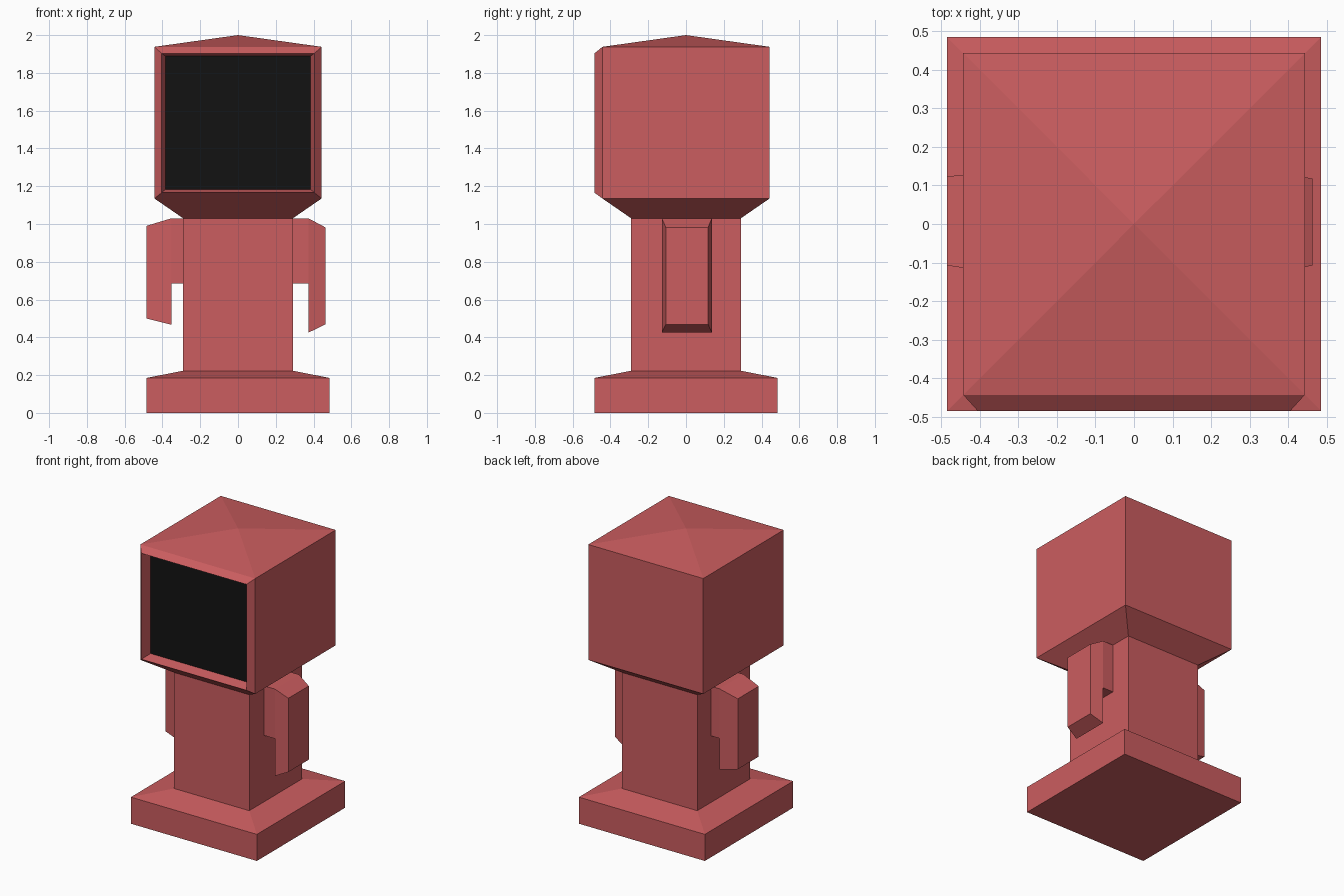
import bpy, bmesh

if "Cube" in bpy.data.objects:
    bpy.data.objects.remove(bpy.data.objects["Cube"])


def material(name, rgb):
    m = bpy.data.materials.new(name)
    m.diffuse_color = (*rgb, 1)
    m.use_nodes = True
    m.node_tree.nodes["Principled BSDF"].inputs["Base Color"].default_value = m.diffuse_color
    return m


RED = material("red_paint", (0.6, 0.11, 0.115))
BLACK = material("black_glass", (0.006, 0.006, 0.006))


def finish(name, bm, mats):
    me = bpy.data.meshes.new(name)
    bm.to_mesh(me)
    bm.free()
    for m in mats:
        me.materials.append(m)
    ob = bpy.data.objects.new(name, me)
    bpy.context.collection.objects.link(ob)
    return ob


def square_loft(levels):
    """Stack of square rings, each (half width, z), joined by outward walls."""
    bm = bmesh.new()
    rings = [[bm.verts.new((sx * h, sy * h, z))
              for sx, sy in ((-1, -1), (1, -1), (1, 1), (-1, 1))] for h, z in levels]
    for a, b in zip(rings, rings[1:]):
        for i in range(4):
            j = (i + 1) % 4
            bm.faces.new((a[i], a[j], b[j], b[i]))
    return bm, rings


# Base plinth with sloped top
bm, rings = square_loft([(0.485, 0), (0.485, 0.185), (0.29, 0.223)])
bm.faces.new(rings[0][::-1])
finish("base", bm, [RED])

# Column
bm, rings = square_loft([(0.29, 0.223), (0.29, 1.03)])
finish("column", bm, [RED])

# Head: flared underside, box, pyramid roof
bm, rings = square_loft([(0.29, 1.03), (0.4425, 1.135), (0.4425, 1.938)])
apex = bm.verts.new((0, 0, 2))
for i in range(4):
    bm.faces.new((rings[2][i], rings[2][(i + 1) % 4], apex))
# Screen surround: bevelled lip outwards, then recess to the black screen
bm.faces.ensure_lookup_table()
front = bm.faces[4]
for half, z0, z1, y in ((0.404, 1.166, 1.903, -0.485), (0.385, 1.183, 1.889, -0.412)):
    front = bmesh.ops.extrude_discrete_faces(bm, faces=[front])["faces"][0]
    for v in front.verts:
        v.co = (half if v.co.x > 0 else -half, y, z1 if v.co.z > 1.5 else z0)
front.material_index = 1
finish("head", bm, [RED, BLACK])


# Arms: shoulder block plus tapered hanging plate
def arm(name, side, x_in, x_out, top, low, bottom, y_out):
    profile = [(0.29, 1.03), (x_in, 1.03), (x_out, top), (x_out, low),
               (x_in, bottom), (x_in, 0.685), (0.29, 0.685)]
    bm = bmesh.new()
    sides = []
    for k, y_in in enumerate((-0.128, 0.137)):
        sides.append([bm.verts.new((side * x, y_out[k] if x == x_out else y_in, z))
                      for x, z in profile])
    f, b = sides
    for i in range(6):
        bm.faces.new((f[i], f[i + 1], b[i + 1], b[i]))
    for s in sides:
        bm.faces.new([s[i] for i in (0, 1, 5, 6)])
        bm.faces.new([s[i] for i in (1, 2, 3, 4, 5)])
    bm.faces.new((f[6], f[0], b[0], b[6]))
    bmesh.ops.recalc_face_normals(bm, faces=bm.faces[:])
    finish(name, bm, [RED])


arm("right_arm", 1, 0.373, 0.463, 0.982, 0.469, 0.425, (-0.107, 0.117))
arm("left_arm", -1, 0.353, 0.485, 0.99, 0.5, 0.467, (-0.107, 0.123))
